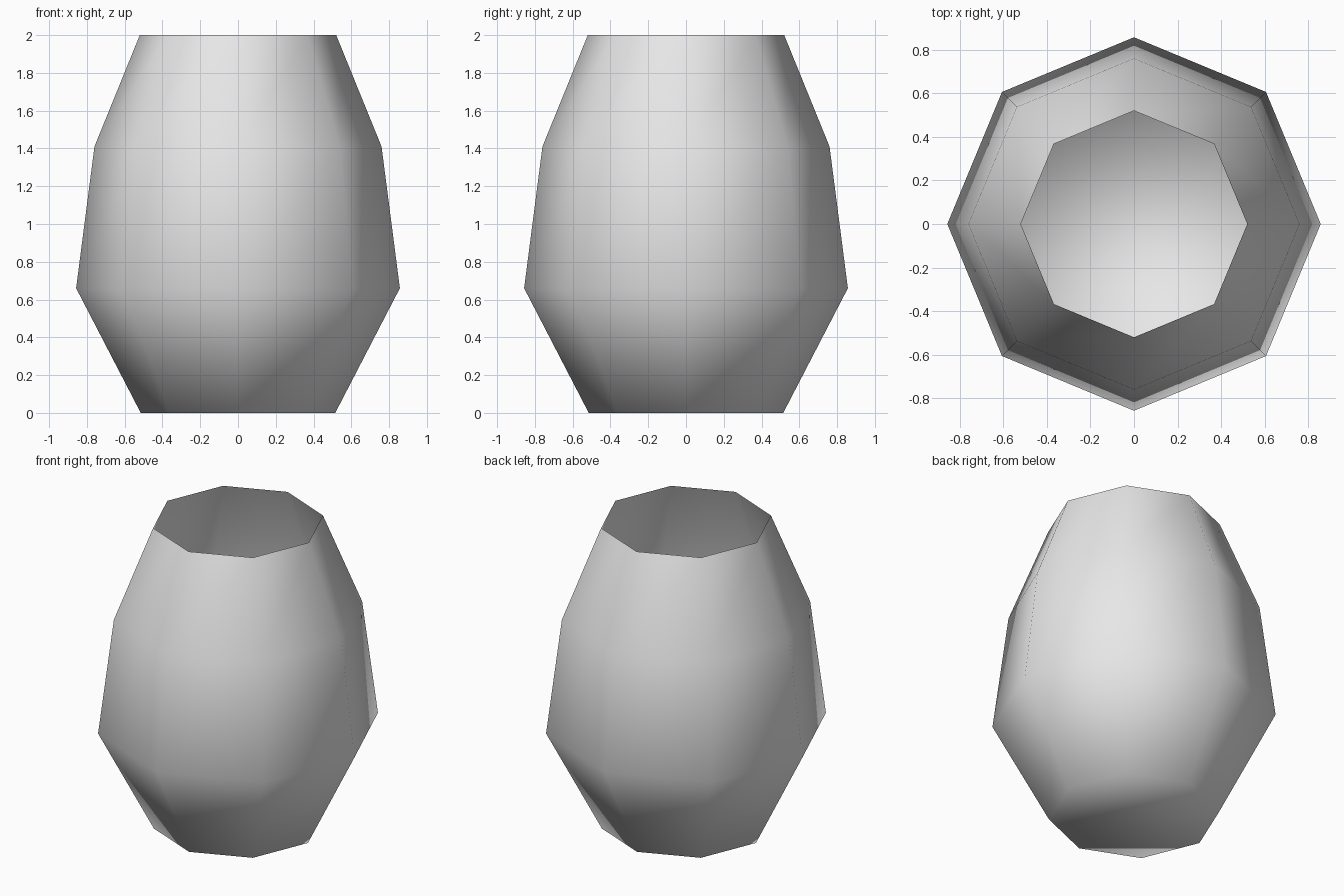
import bpy
import bmesh
from math import cos, sin, tau

cube = bpy.data.objects.get("Cube")
if cube:
    bpy.data.objects.remove(cube, do_unlink=True)

SIDES = 8
# Wall profile: radius, height
PROFILE = [(0.515, 0.0), (0.857, 0.66), (0.76, 1.41), (0.52, 2.0)]

# Plain grey clay
clay = bpy.data.materials.new("grey_clay")
clay.use_nodes = True
colour = (0.8, 0.8, 0.8, 1.0)
clay.diffuse_color = colour
clay.node_tree.nodes["Principled BSDF"].inputs["Base Color"].default_value = colour

# Rings of the thin eight-sided wall
bm = bmesh.new()
rings = []
for radius, height in PROFILE:
    angles = [tau * i / SIDES for i in range(SIDES)]
    rings.append([bm.verts.new((radius * cos(a), radius * sin(a), height))
                  for a in angles])

for low, high in zip(rings, rings[1:]):
    for i in range(SIDES):
        j = (i + 1) % SIDES
        bm.faces.new((low[i], low[j], high[j], high[i]))

# Closed floor, open mouth
bm.faces.new(list(reversed(rings[0])))

# Soft shading over the whole pot, floor edge included
for face in bm.faces:
    face.smooth = True

mesh = bpy.data.meshes.new("pot")
bm.to_mesh(mesh)
bm.free()
mesh.materials.append(clay)
pot = bpy.data.objects.new("pot", mesh)
bpy.context.collection.objects.link(pot)
